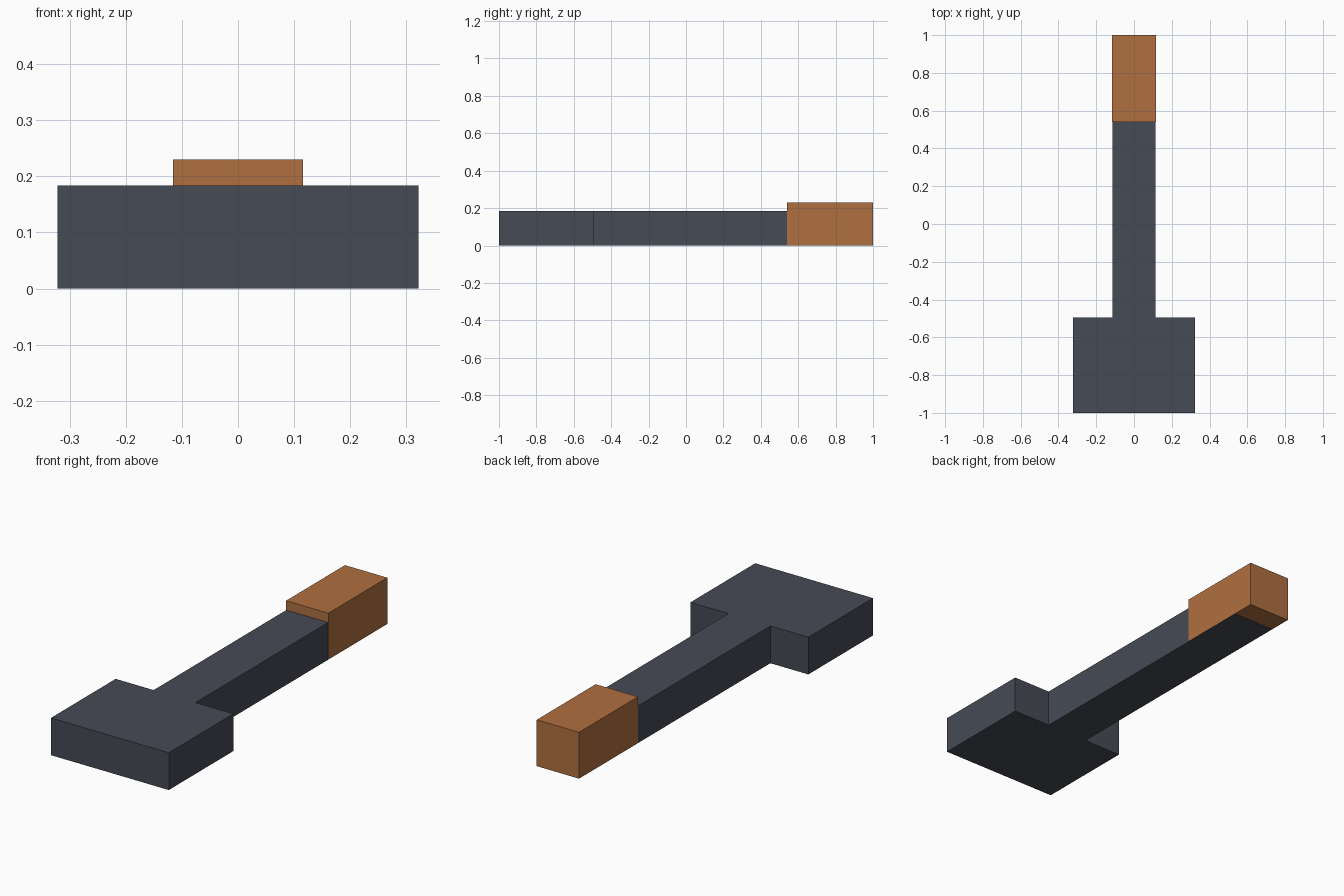
import bpy
import bmesh

if "Cube" in bpy.data.objects:
    bpy.data.objects.remove(bpy.data.objects["Cube"])


def material(name, rgb):
    m = bpy.data.materials.new(name)
    m.diffuse_color = (*rgb, 1.0)
    m.use_nodes = True
    m.node_tree.nodes["Principled BSDF"].inputs["Base Color"].default_value = m.diffuse_color
    return m


def extrude_outline(name, outline, z0, z1, mat):
    """Closed flat-faced solid from a counter-clockwise outline."""
    bm = bmesh.new()
    base = bm.faces.new([bm.verts.new((x, y, z0)) for x, y in outline])
    top = bmesh.ops.extrude_face_region(bm, geom=[base])["geom"]
    verts = [v for v in top if isinstance(v, bmesh.types.BMVert)]
    bmesh.ops.translate(bm, verts=verts, vec=(0, 0, z1 - z0))
    bmesh.ops.recalc_face_normals(bm, faces=bm.faces)
    mesh = bpy.data.meshes.new(name)
    bm.to_mesh(mesh)
    bm.free()
    mesh.materials.append(mat)
    obj = bpy.data.objects.new(name, mesh)
    bpy.context.collection.objects.link(obj)
    return obj


slate = material("dark slate", (0.061, 0.069, 0.091))
copper = material("copper brown", (0.43, 0.16, 0.052))

# Wide head and narrow shaft in one T-shaped block
right = [(0.322, -1.0), (0.322, -0.495), (0.1145, -0.495), (0.1145, 0.885)]
left = [(-x, y) for x, y in reversed(right)]
extrude_outline("head_and_shaft", right + left, 0.0, 0.184, slate)

# Grip sleeve around the shaft end, a hair wider so its sides stay clean
w = 0.1155
extrude_outline("grip", [(-w, 0.54), (w, 0.54), (w, 1.0), (-w, 1.0)],
                0.001, 0.23, copper)
